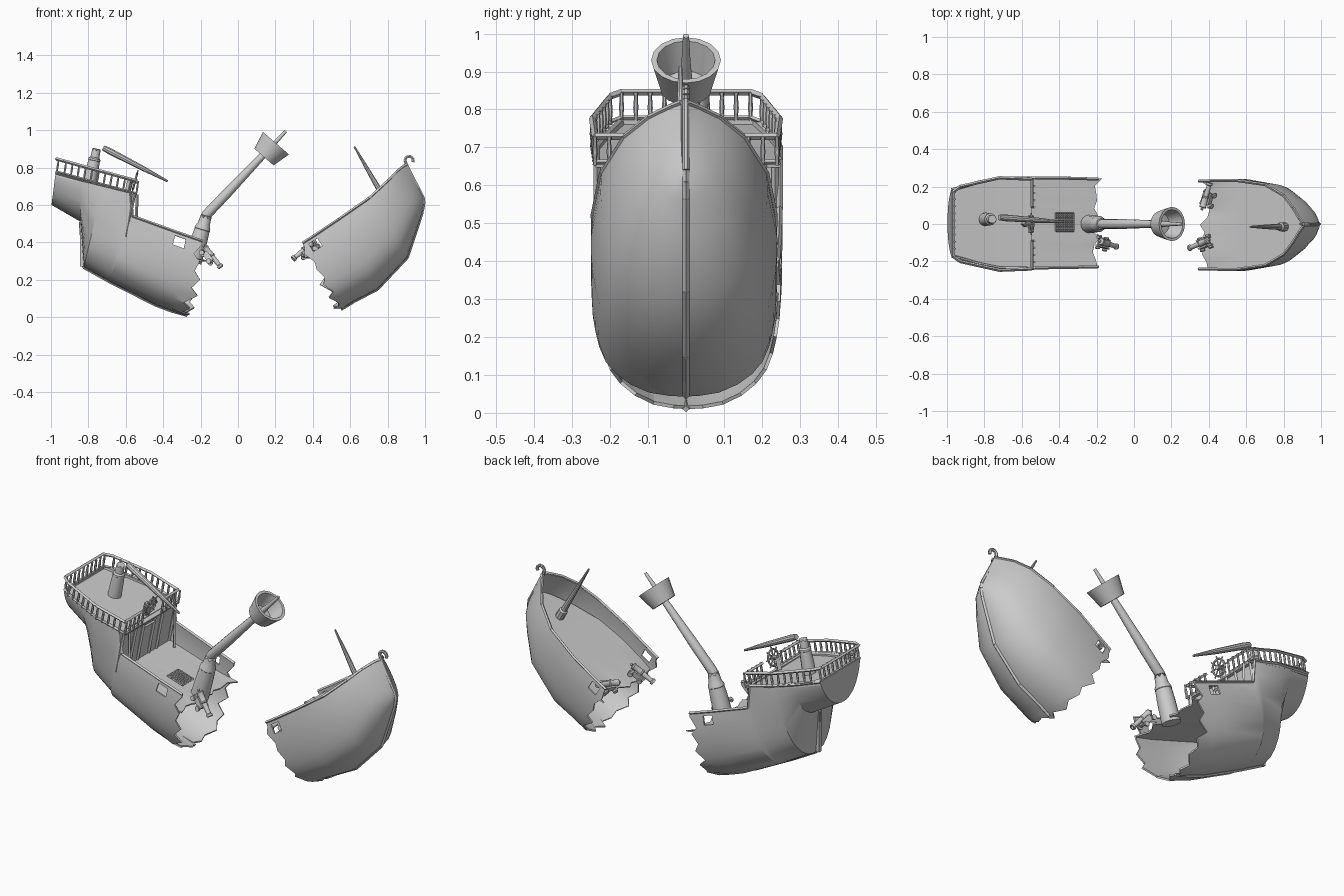
import bpy, bmesh, math, random
from mathutils import Vector as V, Matrix

if "Cube" in bpy.data.objects:
    bpy.data.objects.remove(bpy.data.objects["Cube"])

random.seed(4)


def finish(name, bm, angle=35, dy=0):
    bmesh.ops.recalc_face_normals(bm, faces=bm.faces)
    bmesh.ops.translate(bm, vec=(0, dy, 0), verts=bm.verts)
    me = bpy.data.meshes.new(name)
    bm.to_mesh(me)
    bm.free()
    ob = bpy.data.objects.new(name, me)
    bpy.context.collection.objects.link(ob)
    bpy.ops.object.select_all(action='DESELECT')
    ob.select_set(True)
    bpy.context.view_layer.objects.active = ob
    bpy.ops.object.shade_smooth_by_angle(angle=math.radians(angle))
    return ob


def lathe(bm, a, b, prof, n=12, jag=0):
    """Turned solid from a to b; prof = (radius, fraction of length)."""
    a, b = V(a), V(b)
    q = (b - a).to_track_quat('Z', 'Y')
    rings = [[bm.verts.new(a + (b - a) * t + q @ V((r * math.cos(k * math.tau / n), r * math.sin(k * math.tau / n), 0)))
              for k in range(n)] for r, t in prof]
    for p, s in zip(rings, rings[1:]):
        for k in range(n):
            bm.faces.new((p[k], p[(k + 1) % n], s[(k + 1) % n], s[k]))
    bm.faces.new(rings[0])
    bm.faces.new(rings[-1])
    for k, v in enumerate(rings[-1]):
        v.co += (b - a).normalized() * jag * (1 if k % 2 else -.6)


def beam(bm, pts, r, n=4):
    for a, b in zip(pts, pts[1:]):
        lathe(bm, a, b, [(r, 0), (r, 1)], n)


def box(bm, c, size, rot=Matrix.Identity(3)):
    bmesh.ops.create_cube(bm, size=1, matrix=Matrix.Translation(c) @ rot.to_4x4() @ Matrix.Diagonal((*size, 1)))


# Hull shells: U-shaped sections lofted between rail line and keel line (last value narrows the keel end)
HALF = [(.97, 0), (.98, .05), (1, .17), (1, .28), (.99, .4), (.96, .52), (.92, .63), (.85, .74),
        (.74, .83), (.58, .91), (.38, .97), (.16, .995), (0, 1)]
PROFILE = HALF + [(-w, f) for w, f in HALF[-2::-1]]


def hull(name, stations, jag, port, cap, dy):
    bm = bmesh.new()
    rows = []
    for i, (xt, zt, xk, zk, w, v) in enumerate(stations):
        row = []
        for k, (wf, f) in enumerate(PROFILE):
            x = xt + (xk - xt) * f
            if i == 0 and 2 <= k <= len(PROFILE) - 3:
                x += random.uniform(0, jag[1]) if k % 2 else random.uniform(jag[0], 0)
            row.append(bm.verts.new((x, w * wf * (1 - v * f), zt + (zk - zt) * f)))
        rows.append(row)
    m = len(PROFILE) - 1
    for i, (p, s) in enumerate(zip(rows, rows[1:])):
        for k in range(m):
            if i == port and k in (1, m - 2):    # gun port openings
                continue
            bm.faces.new((p[k], p[k + 1], s[k + 1], s[k]))
    if cap:
        bm.faces.new(rows[-1])
    bmesh.ops.recalc_face_normals(bm, faces=bm.faces)
    bmesh.ops.solidify(bm, geom=bm.faces[:], thickness=.009)
    finish(name, bm, 25, dy)
    # rail cap
    bm = bmesh.new()
    for s in (1, -1):
        beam(bm, [(q[0], s * q[4] * .965, q[1]) for q in stations], .008)
    finish(name + "_rail_cap", bm, 35, dy)
    return [(q[2], 0, q[3]) for q in stations]


stern_keel = hull("stern_hull", [
    (-.19, .406, -.27, .01, .243, 0), (-.275, .436, -.36, .035, .245, 0), (-.33, .455, -.44, .065, .247, 0),
    (-.565, .54, -.69, .192, .25, .03), (-.575, .668, -.70, .198, .25, .03), (-.72, .705, -.825, .267, .25, .25),
    (-.84, .735, -.842, .51, .224, .35), (-.975, .772, -.997, .60, .184, .4)],
    (-.045, .035), 1, True, .006)
bow_keel = hull("bow_hull", [
    (.345, .395, .55, .043, .243, 0), (.368, .41, .575, .057, .244, 0), (.415, .44, .62, .085, .245, 0),
    (.54, .524, .745, .15, .247, .03), (.70, .635, .905, .32, .224, .1), (.80, .728, .955, .47, .163, .12),
    (.85, .78, .985, .565, .095, -.05), (.885, .808, .993, .61, .035, -.3), (.905, .818, .99, .64, .008, 0)],
    (-.04, .014), 1, False, -.005)

# Keel strips, stem with curled head
bm = bmesh.new()
beam(bm, stern_keel[:-1], .009)
finish("stern_keel", bm)
bm = bmesh.new()
beam(bm, bow_keel, .009)
curl = [(.915 + .022 * math.cos(a), 0, .838 + .022 * math.sin(a))
        for a in [math.radians(215 - 30 * i) for i in range(9)]]
beam(bm, [bow_keel[-1], (.90, 0, .815)] + curl, .009, 6)
finish("bow_stem", bm)
bm = bmesh.new()
box(bm, (-.835, 0, .385), (.022, .02, .23))
finish("rudder", bm)


# Decks and bulkhead
def deck(name, rows, jag=0, dy=.006, n=12):
    bm = bmesh.new()
    g = [[bm.verts.new((x + (random.uniform(-jag, jag) if i == 0 else 0), w * (2 * k / n - 1), z))
          for k in range(n + 1)] for i, (x, z, w) in enumerate(rows)]
    for p, s in zip(g, g[1:]):
        for k in range(n):
            bm.faces.new((p[k], p[k + 1], s[k + 1], s[k]))
    bmesh.ops.recalc_face_normals(bm, faces=bm.faces)
    bmesh.ops.solidify(bm, geom=bm.faces[:], thickness=.008)
    finish(name, bm, 35, dy)


deck("main_deck", [(-.20, .305, .236), (-.30, .333, .24), (-.61, .43, .243)], .03)
deck("quarter_deck", [(-.545, .655, .243), (-.72, .695, .243), (-.84, .726, .215), (-.975, .762, .178)])
deck("bow_deck", [(.38, .32, .238), (.45, .363, .24), (.56, .433, .24), (.70, .523, .218), (.82, .60, .158),
                  (.91, .665, .08), (.945, .69, .03)], .03, -.005)
deck("cabin_bulkhead", [(-.577, .665, .243), (-.61, .42, .243)])

# Cabin door posts
bm = bmesh.new()
for y in (-.235, -.12, -.05, .05, .12, .235):
    beam(bm, [(-.555, y, .655), (-.60, y, .43)], .009)
beam(bm, [(-.562, -.05, .62), (-.562, .05, .62)], .008)
for y in (-.205, .205):
    beam(bm, [(-.54, y, .655), (-.545, y, .415)], .008)
finish("cabin_posts", bm)

# Quarterdeck railing
zb = lambda x: .655 + (-.55 - x) * .275
half = [(-.545, .09), (-.545, .24), (-.72, .247), (-.93, .2), (-.97, .17)]
path = half + [(x, -y) for x, y in half[::-1]]
bm = bmesh.new()
for h, r in ((.075, .009), (.008, .006)):
    beam(bm, [(x, y, zb(x) + h) for x, y in path], r)
for (x0, y0), (x1, y1) in zip(path, path[1:]):
    n = max(1, round(math.hypot(x1 - x0, y1 - y0) / .038))
    for i in range(n + 1):
        x, y = x0 + (x1 - x0) * i / n, y0 + (y1 - y0) * i / n
        lathe(bm, (x, y, zb(x)), (x + .012, y, zb(x) + .075),
              [(.006, 0), (.005, .2), (.007, .45), (.005, .8), (.006, 1)], 6)
finish("quarterdeck_railing", bm)

# Steering wheel
bm = bmesh.new()
c, ax = V((-.55, 0, .728)), V((.966, 0, -.26))
q = ax.to_track_quat('Z', 'Y')
ring = [c + q @ V((.044 * math.cos(k * math.pi / 8), .044 * math.sin(k * math.pi / 8), 0)) for k in range(17)]
beam(bm, ring, .006, 6)
for k in range(8):
    a = k * math.pi / 4
    beam(bm, [c, c + q @ V((.06 * math.cos(a), .06 * math.sin(a), 0))], .004, 6)
lathe(bm, c - ax * .03, c + ax * .012, [(.012, 0), (.012, 1)], 10)
beam(bm, [c - ax * .025, (-.59, 0, .67)], .016)
finish("steering_wheel", bm)

# Deck grating
bm = bmesh.new()
dz = lambda x: .31 + (-.22 - x) * .31
for i in range(9):
    t = -.048 + .012 * i
    beam(bm, [(-.418, .01 + t, dz(-.418) + .008), (-.322, .01 + t, dz(-.322) + .008)], .004)
    beam(bm, [(-.37 + t, -.038, dz(-.37 + t) + .008), (-.37 + t, .058, dz(-.37 + t) + .008)], .004)
finish("deck_grating", bm)

# Broken main mast: stump, fallen shaft, lookout bucket
bm = bmesh.new()
lathe(bm, (-.243, 0, .295), (-.17, 0, .54), [(.05, 0), (.046, .5), (.042, .7), (.044, .71), (.042, .76),
                                         (.034, .82), (.03, .97)], 14, .01)
finish("main_mast_stump", bm)
bm = bmesh.new()
lathe(bm, (-.185, 0, .53), (.256, 0, .994), [(.02, 0), (.027, .04), (.026, .3), (.019, .7), (.012, .85), (.008, 1)], 12)
finish("main_mast_shaft", bm)
bm = bmesh.new()
lathe(bm, (.139, 0, .856), (.203, 0, .93), [(.068, 0), (.092, 1), (.077, 1), (.056, .12)], 16)
finish("lookout_bucket", bm)

# Broken rear mast with its fallen spar, and front mast
bm = bmesh.new()
lathe(bm, (-.795, .025, .715), (-.757, .025, .893), [(.036, 0), (.034, .4), (.031, .68), (.033, .69),
                                                 (.032, .74), (.024, .78), (.022, 1)], 12, .008)
finish("rear_mast_stump", bm)
bm = bmesh.new()
lathe(bm, (-.72, .035, .905), (-.377, .01, .727), [(.015, 0), (.018, .1), (.014, .6), (.006, 1)], 10)
finish("fallen_spar", bm)
bm = bmesh.new()
lathe(bm, (.828, -.015, .555), (.622, -.015, .912), [(.024, 0), (.024, .22), (.017, .24), (.012, .6), (.005, 1)], 10)
finish("front_mast", bm)


# Cannons on wheeled carriages
def cannon(name, c, d, up):
    c, d, up = V(c), V(d).normalized(), V(up)
    s = up.cross(d).normalized()
    u = d.cross(s)
    rot = Matrix((d, s, u)).transposed()
    bm = bmesh.new()
    lathe(bm, c - d * .075 + u * .012, c + d * .08 + u * .012,
          [(.006, 0), (.008, .05), (.004, .08), (.018, .1), (.02, .14), (.017, .17), (.017, .45), (.019, .46),
           (.019, .5), (.014, .52), (.012, .9), (.017, .93), (.016, 1), (.009, 1), (.009, .9)], 12)
    for k in (1, -1):
        box(bm, c + s * .021 * k - d * .005 - u * .002, (.06, .009, .022), rot)
        box(bm, c + s * .021 * k - d * .022 - u * .014, (.07, .009, .016), rot)
    for x in (-.042, .018):
        lathe(bm, c + d * x - s * .036 - u * .018, c + d * x + s * .036 - u * .018, [(.004, 0), (.004, 1)], 6)
        for k in (1, -1):
            w = c + d * x + s * .032 * k - u * .018
            lathe(bm, w - s * .005, w + s * .005, [(.014, 0), (.014, 1)], 10)
    box(bm, c - d * .01 - u * .014, (.07, .034, .008), rot)
    finish(name, bm)


cannon("stern_cannon", (-.15, -.105, .32), (.09, -.03, -.11), (.7, 0, .7))
cannon("bow_cannon_left", (.39, .145, .375), (.045, .15, .03), (-.55, 0, .83))
cannon("bow_cannon_right", (.36, -.105, .35), (-.12, -.05, -.10), (-.6, 0, .8))
